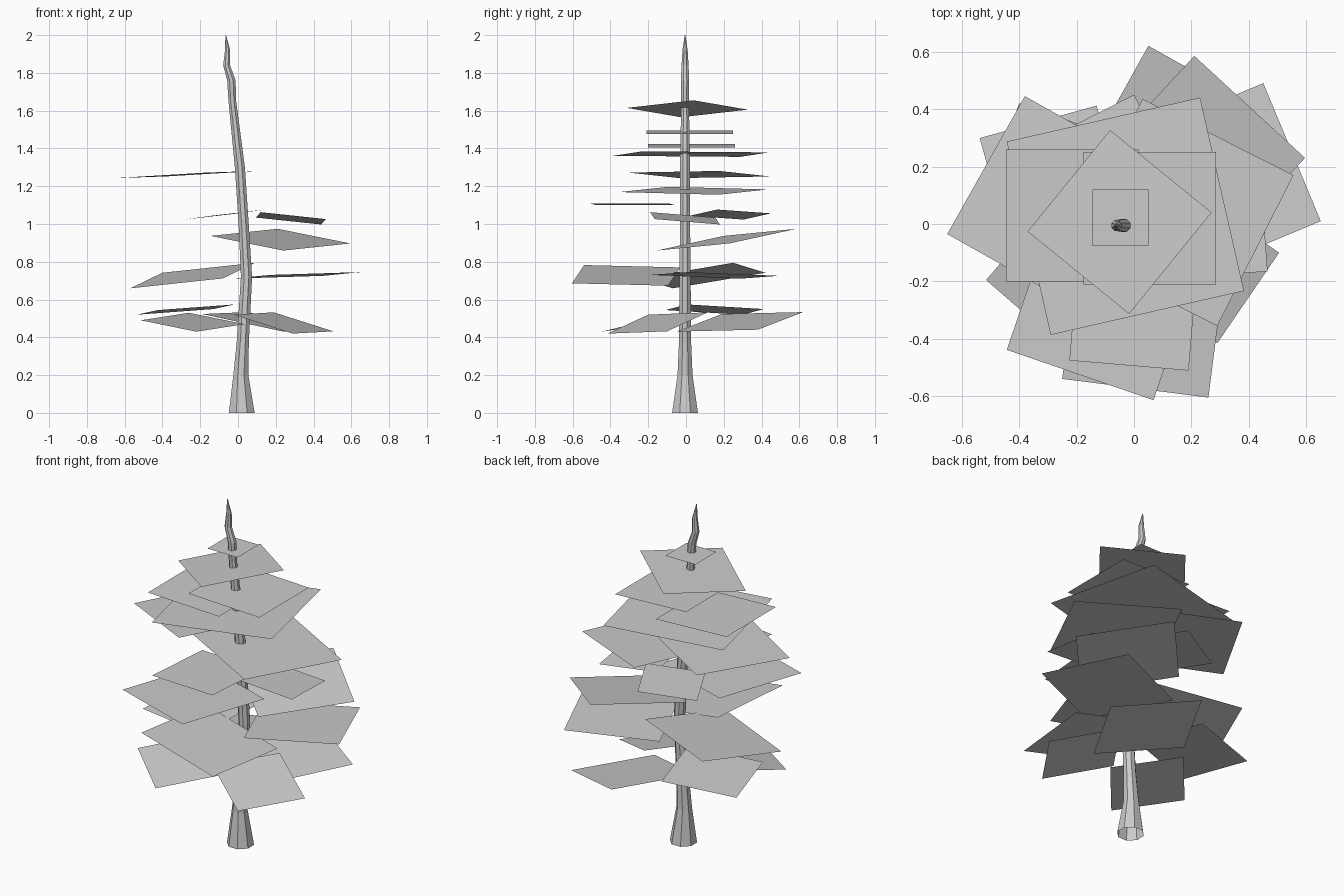
import bpy, bmesh, math
from mathutils import Vector

default_cube = bpy.data.objects.get("Cube")
if default_cube:
    bpy.data.objects.remove(default_cube, do_unlink=True)

grey = bpy.data.materials.new("plain_grey")
grey.use_nodes = True
grey.diffuse_color = (0.6, 0.6, 0.6, 1)
grey.node_tree.nodes["Principled BSDF"].inputs["Base Color"].default_value = grey.diffuse_color


def add_object(name, bm):
    mesh = bpy.data.meshes.new(name)
    bm.to_mesh(mesh)
    bm.free()
    mesh.materials.append(grey)
    obj = bpy.data.objects.new(name, mesh)
    bpy.context.collection.objects.link(obj)
    return obj


def branch_card(name, centre, corner, tilt_x=0.0, tilt_y=0.0):
    """Square foliage card: one corner offset turned four times, tilted by slopes."""
    bm = bmesh.new()
    middle = Vector(centre)
    dx, dy = corner
    ring = []
    for quarter in range(4):
        offset = Vector((dx, dy, dx * tilt_x + dy * tilt_y))
        ring.append(bm.verts.new(middle + offset))
        dx, dy = -dy, dx
    bm.faces.new(ring)
    return add_object(name, bm)


def trunk(name, stations, sides=8):
    """Bent tapering tube through (x, z, radius) stations, open at the foot."""
    bm = bmesh.new()
    rings = []
    for x, z, radius in stations:
        ring = []
        for side in range(sides):
            angle = math.tau * (side + 0.5) / sides
            ring.append(bm.verts.new((x + radius * math.cos(angle),
                                      radius * math.sin(angle) - 0.005, z)))
        rings.append(ring)
    for lower, upper in zip(rings, rings[1:]):
        for side in range(sides):
            after = (side + 1) % sides
            bm.faces.new((lower[side], lower[after], upper[after], upper[side]))
    bm.faces.new(rings[-1])
    return add_object(name, bm)


# Trunk with a flared foot and a crooked tip
trunk("trunk", [(0.02, 0, 0.074), (0.015, 0.2, 0.043), (0.025, 0.37, 0.035),
                (0.045, 0.72, 0.032), (0.03, 1, 0.029), (0.01, 1.3, 0.029),
                (-0.03, 1.65, 0.022), (-0.035, 1.76, 0.024), (-0.06, 1.84, 0.02),
                (-0.055, 1.92, 0.015), (-0.065, 2, 0.002)])

# Crown cards
branch_card("crown_tip_card", centre=(-0.047, 0.022, 1.715), corner=(0.098, 0.098))
branch_card("crown_diamond_card", centre=(-0.05, 0.007, 1.61), corner=(0.32, 0.033), tilt_x=0.14)
branch_card("crown_left_card", centre=(0.055, 0.02, 1.485), corner=(0.23, 0.23), tilt_x=-0.04)
branch_card("crown_right_card", centre=(-0.215, 0.03, 1.415), corner=(0.23, 0.23), tilt_x=-0.04)
branch_card("crown_wide_card", centre=(-0.03, 0.027, 1.37), corner=(0.26, 0.413), tilt_x=0.035)

# Upper cards
branch_card("upper_right_card", centre=(-0.275, 0.07, 1.262), corner=(-0.375, -0.105),
            tilt_x=0.054, tilt_y=-0.012)
branch_card("upper_left_card", centre=(0.16, 0.04, 1.176), corner=(0.395, 0.13), tilt_x=-0.053)
branch_card("upper_front_card", centre=(0, -0.285, 1.105), corner=(-0.225, -0.19), tilt_x=0.02)
branch_card("upper_back_card", centre=(-0.07, 0.235, 1.05), corner=(0.07, 0.215),
            tilt_x=0.12, tilt_y=-0.01)

# Middle cards
branch_card("middle_left_card", centre=(0.28, -0.005, 1.03), corner=(-0.16, -0.185),
            tilt_x=-0.1, tilt_y=-0.09)
branch_card("middle_front_card", centre=(-0.1, -0.27, 0.945), corner=(-0.343, -0.168))
branch_card("middle_back_card", centre=(0.225, 0.215, 0.917), corner=(-0.015, 0.37),
            tilt_x=-0.06, tilt_y=0.153)

# Lower cards
branch_card("lower_right_card", centre=(-0.24, 0.09, 0.727), corner=(-0.33, -0.16),
            tilt_x=0.148, tilt_y=0.117)
branch_card("lower_front_card", centre=(0.037, -0.317, 0.728), corner=(0.222, -0.287), tilt_x=-0.19)
branch_card("lower_left_card", centre=(0.31, 0.15, 0.728), corner=(0.34, -0.14),
            tilt_x=0.041, tilt_y=-0.024)

# Bottom cards
branch_card("bottom_back_right_card", centre=(-0.277, 0.152, 0.547), corner=(-0.26, 0.147),
            tilt_x=0.084, tilt_y=-0.037)
branch_card("bottom_back_left_card", centre=(0.145, 0.285, 0.482), corner=(-0.095, 0.335),
            tilt_x=-0.155, tilt_y=0.11)
branch_card("bottom_front_left_card", centre=(0.24, -0.15, 0.476), corner=(0.265, 0.05),
            tilt_x=-0.2, tilt_y=0.174)
branch_card("bottom_front_right_card", centre=(-0.24, -0.175, 0.48), corner=(-0.275, -0.02),
            tilt_x=-0.05, tilt_y=0.178)
